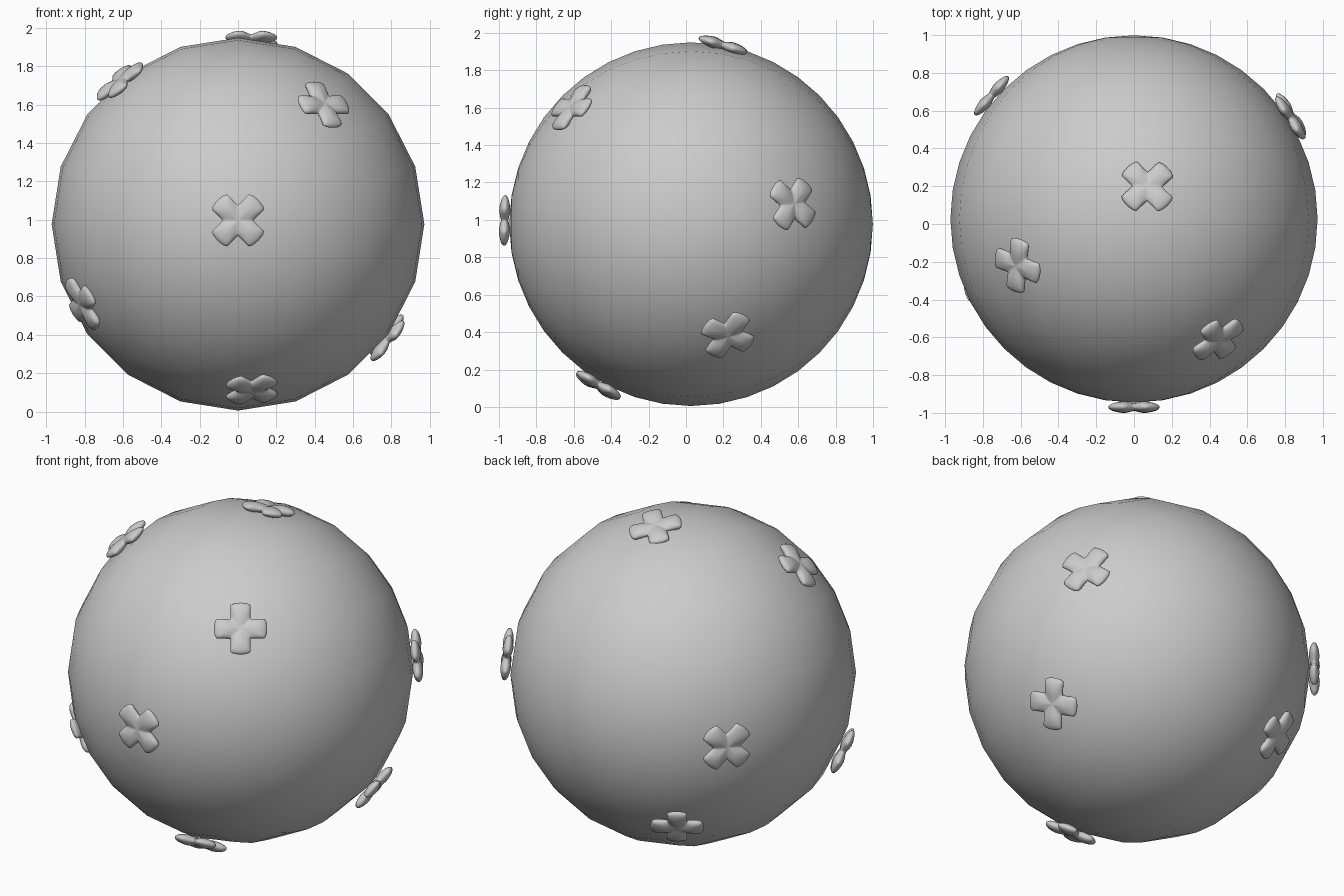
import bpy, bmesh
from math import pi, sin, cos, sqrt, radians
from mathutils import Vector, Matrix

if "Cube" in bpy.data.objects:
    bpy.data.objects.remove(bpy.data.objects["Cube"])

CENTER = Vector((0, 0.027, 0.977))
RADIUS = 0.972

# Ball: coarse around the front-back axis, finer along it
bpy.ops.mesh.primitive_uv_sphere_add(segments=20, ring_count=20, radius=RADIUS,
                                     location=CENTER, rotation=(radians(90), 0, 0))
ball = bpy.context.object
ball.name = "ball"
bpy.ops.object.shade_smooth()


def clover_mesh():
    """Four puffy petals as one closed polar shell, arms on local x and y."""
    n, rings = 64, 9
    length, half_width, thick = 0.150, 0.056, 0.031
    bm = bmesh.new()

    def reach(a):
        d = (a + pi / 4) % (pi / 2) - pi / 4
        return min(length, half_width / max(abs(sin(d)), 1e-6))

    loops = {}
    for side in (1, -1):
        for k in range(1, rings + 1):
            if k == rings and side == -1:
                loops[side, k] = loops[1, k]
                continue
            t = sin(k / rings * pi / 2)
            row = []
            for i in range(n):
                a = 2 * pi * i / n
                crown = cos(2 * a) ** 2 * min(1, 2 * t)
                z = side * thick * sqrt(max(0, 1 - t ** 4)) * (0.62 + 0.38 * crown)
                r = t * reach(a)
                row.append(bm.verts.new((r * cos(a), r * sin(a), z)))
            loops[side, k] = row
        tip = bm.verts.new((0, 0, side * thick * 0.6))
        for i in range(n):
            j = (i + 1) % n
            bm.faces.new((tip, loops[side, 1][i], loops[side, 1][j]))
            for k in range(1, rings):
                p, q = loops[side, k], loops[side, k + 1]
                bm.faces.new((p[i], q[i], q[j], p[j]))
    bmesh.ops.recalc_face_normals(bm, faces=bm.faces)
    for f in bm.faces:
        f.smooth = True
    me = bpy.data.meshes.new("clover")
    bm.to_mesh(me)
    bm.free()
    return me


# Clovers: direction from the ball centre, direction of one petal, extra tilt of the normal
CLOVERS = [
    ("front_clover", (0, -1, 0.02), (1, 0, 1), (0, 0, 0)),
    ("front_right_clover", (.44, -.63, .615), (.819, .574, 0), (0, 0, 0)),
    ("upper_left_clover", (-.6, -.24, .725), (.1, 1, .41), (0, 0, 0)),
    ("lower_left_clover", (-.8, -.40, -.41), (-.8, .27, 1.3), (0, 0, 0)),
    ("bottom_front_clover", (.07, -.48, -.835), (1, -.87, .5), (0, 0, 0)),
    ("lower_right_clover", (.755, .19, -.575), (.46, .6, .8), (0, 0, 0)),
    ("right_clover", (.81, .53, .105), (-.44, .67, 1), (0, 0, 0)),
    ("top_clover", (.07, .17, .95), (1, 1, 0), (-.06, .12, 0)),
    ("back_left_clover", (-.74, .64, 0), (.65, .76, 1), (0, 0, 0)),
    ("lower_back_clover", (-.438, .685, -.557), (-.819, -.574, 0), (0, 0, 0)),
]
mesh = clover_mesh()
for name, direction, petal, tilt in CLOVERS:
    d = Vector(direction).normalized()
    z = (d + Vector(tilt)).normalized()
    h = Vector(petal)
    x = (h - z * h.dot(z)).normalized()
    y = z.cross(x)
    dist = 0.975 if any(tilt) else 0.997
    rot = Matrix((x, y, z)).transposed().to_4x4()
    ob = bpy.data.objects.new(name, mesh)
    ob.matrix_world = Matrix.Translation(CENTER + d * dist) @ rot
    bpy.context.collection.objects.link(ob)
